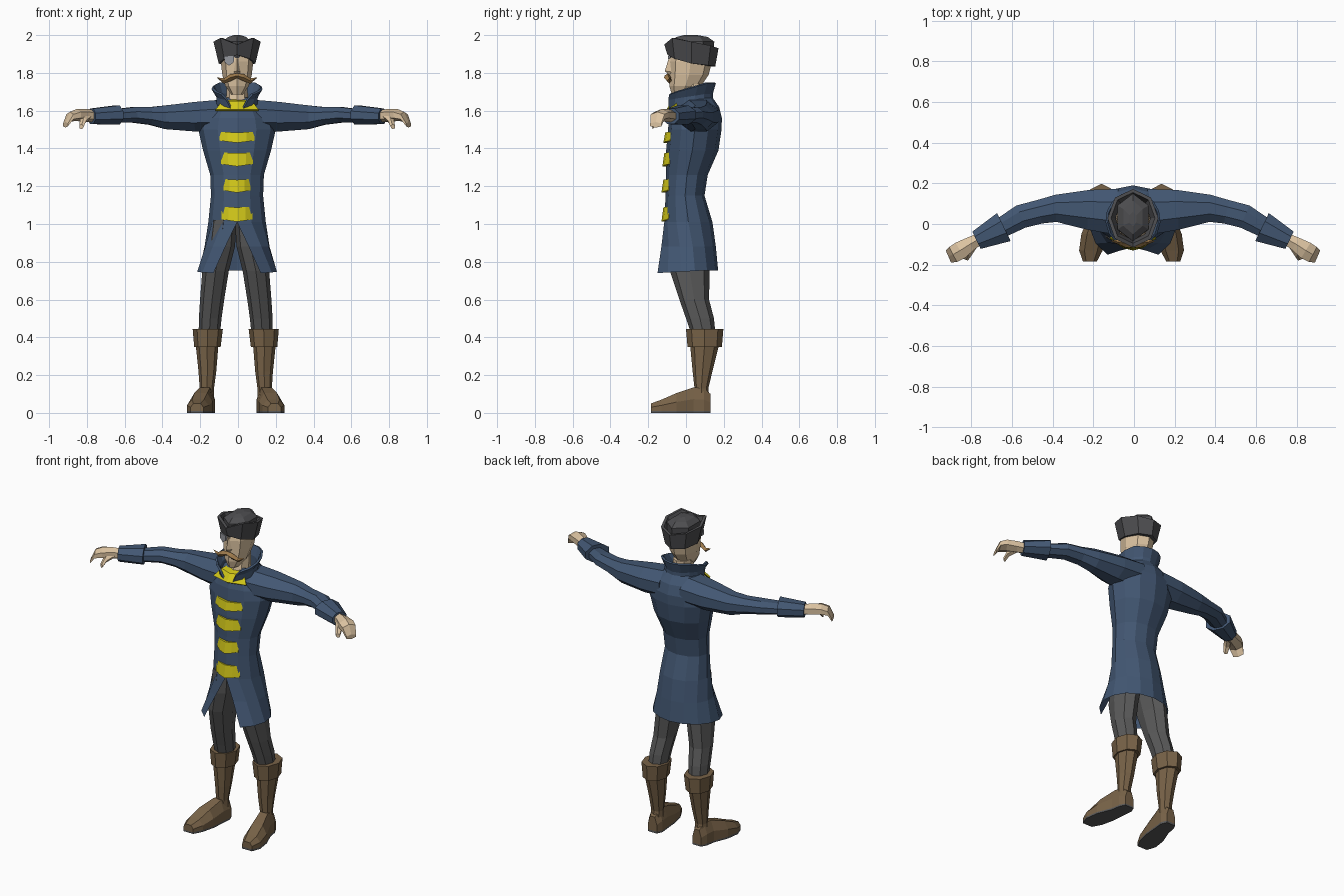
import bpy, bmesh
from math import sin, cos, pi, asin
from mathutils import Vector

if "Cube" in bpy.data.objects:
    bpy.data.objects.remove(bpy.data.objects["Cube"])

def material(name, rgb):
    m = bpy.data.materials.new(name)
    m.diffuse_color = (*rgb, 1)
    m.use_nodes = True
    m.node_tree.nodes["Principled BSDF"].inputs["Base Color"].default_value = m.diffuse_color
    return m

BLUE = material("coat_blue", (0.055, 0.095, 0.17))
BROWN = material("leather", (0.19, 0.125, 0.065))
GREY = material("dark_grey", (0.10, 0.10, 0.10))
HAT = material("felt_grey", (0.075, 0.075, 0.08))
GOLD = material("gold", (0.65, 0.58, 0.01))
SKIN = material("skin", (0.72, 0.55, 0.36))
HAIR = material("hair", (0.33, 0.19, 0.07))
PATCH = material("patch", (0.3, 0.31, 0.34))

def loft(name, rings, mat, closed=True, caps=True, mirror=False, dx=-0.005, thick=0):
    """Skin a list of equal-length point rings."""
    bm = bmesh.new()
    vs = [[bm.verts.new(p) for p in r] for r in rings]
    n = len(vs[0])
    for a, b in zip(vs, vs[1:]):
        for i in range(n if closed else n - 1):
            j = (i + 1) % n
            bm.faces.new((a[i], a[j], b[j], b[i]))
    if caps:
        bm.faces.new(vs[0])
        bm.faces.new(vs[-1])
    bmesh.ops.remove_doubles(bm, verts=bm.verts, dist=1e-4)
    bmesh.ops.recalc_face_normals(bm, faces=bm.faces)
    me = bpy.data.meshes.new(name)
    bm.to_mesh(me)
    bm.free()
    me.materials.append(mat)
    ob = bpy.data.objects.new(name, me)
    bpy.context.collection.objects.link(ob)
    ob.location.x = dx
    if thick:
        ob.modifiers.new("thickness", 'SOLIDIFY').thickness = thick
    if mirror:
        ob.modifiers.new("mirror", 'MIRROR').use_clip = False
    return ob

def ring(z, y0, y1, rx, n=8, cx=0):
    """Horizontal ellipse between y0 (front) and y1 (back)."""
    cy, ry = (y0 + y1) / 2, (y1 - y0) / 2
    return [(cx + rx * sin(2 * pi * i / n), cy - ry * cos(2 * pi * i / n), z) for i in range(n)]

def open_ring(z_front, z_back, y0, y1, rx, gap, n=12):
    """Ellipse with an opening of half-width gap at the front."""
    cy, ry = (y0 + y1) / 2, (y1 - y0) / 2
    t0 = asin(gap / rx)
    pts = []
    for i in range(n + 1):
        t = t0 + (2 * pi - 2 * t0) * i / n
        k = min(1, 3 * min(i, n - i) / n)
        pts.append((rx * sin(t), cy - ry * cos(t), z_front + (z_back - z_front) * k))
    return pts

def tube(path, n=8):
    """Rings (x, y, z, half width, half height) set across a sideways path."""
    out = []
    for i, (x, y, z, w, h) in enumerate(path):
        a, b = path[max(i - 1, 0)], path[min(i + 1, len(path) - 1)]
        s = Vector((a[1] - b[1], b[0] - a[0], 0)).normalized()
        out.append([Vector((x, y, z)) + s * w * cos(2 * pi * (k + .5) / n) * 1.06
                    + Vector((0, 0, h * 1.06 * sin(2 * pi * (k + .5) / n))) for k in range(n)])
    return out

# Coat body, slit at the front below the waist
coat = [(.74, .755, -.185, .17, .212, .125), (.88, .88, -.14, .158, .175, .062),
        (1.01, 1.01, -.115, .14, .152, 0), (1.15, 1.15, -.108, .098, .138, 0),
        (1.26, 1.26, -.105, .115, .142, 0), (1.39, 1.39, -.105, .172, .18, 0),
        (1.5, 1.5, -.095, .188, .205, 0), (1.56, 1.56, -.09, .19, .19, 0),
        (1.62, 1.62, -.075, .175, .15, 0), (1.67, 1.67, -.02, .14, .09, 0)]
loft("coat", [open_ring(*r) for r in coat], BLUE, closed=False, caps=False)

# Standing collar, open at the front
loft("collar", [open_ring(1.61, 1.61, -.085, .13, .10, .025),
                open_ring(1.66, 1.69, -.10, .13, .10, .05),
                open_ring(1.69, 1.75, -.11, .147, .125, .075)],
     BLUE, closed=False, caps=False, thick=.012)

# Gold yoke under the neck
loft("yoke", [[(x, y - .03 * (x == 0), z) for x in (-w, 0, w)]
              for w, y, z in ((.115, -.075, 1.605), (.08, -.045, 1.65), (.06, 0, 1.66))],
     GOLD, closed=False, caps=False, thick=.01)

# Gold coat fastenings
for i, (z, w, h, y) in enumerate(((1.457, .093, .027, -.12), (1.34, .085, .035, -.125),
                                  (1.2, .072, .034, -.13), (1.05, .083, .038, -.13))):
    rings = []
    for x in (-w, -.55 * w, 0, .55 * w, w):
        f = abs(x) / w
        yf, k, dz = y + .035 * f * f, h * (1 - .12 * f), .008 * f
        rings.append([(x, yf, z - k + dz), (x, yf + .01, z + k + dz),
                      (x, -.06, z + k + dz), (x, -.06, z - k + dz)])
    loft(f"fastening_{i + 1}", rings, GOLD)

# Sleeves, cuffs and hands
loft("sleeve", tube([(.08, .06, 1.575, .115, .085), (.22, .07, 1.568, .10, .08),
                     (.38, .077, 1.565, .068, .064), (.46, .06, 1.572, .06, .048),
                     (.55, .037, 1.578, .06, .042), (.65, -.02, 1.572, .05, .035)]),
     BLUE, mirror=True)
loft("cuff", tube([(.635, -.015, 1.577, .078, .052), (.77, -.08, 1.57, .048, .042)]),
     BLUE, mirror=True)
loft("hand", tube([(.75, -.07, 1.57, .03, .03), (.80, -.098, 1.575, .038, .033),
                   (.85, -.13, 1.577, .048, .03), (.885, -.15, 1.568, .045, .024),
                   (.908, -.16, 1.525, .035, .014)], 6), SKIN, mirror=True)
loft("thumb", tube([(.79, -.11, 1.57, .02, .02), (.815, -.15, 1.55, .019, .019),
                    (.825, -.175, 1.515, .013, .013)], 5), SKIN, mirror=True)

# Trousers
loft("trouser_leg", [ring(z, a, b, r, 8, c) for z, a, b, r, c in (
    (.38, .04, .16, .055, .142), (.5, .0, .148, .06, .135), (.6, -.035, .122, .064, .125),
    (.75, -.085, .125, .07, .107), (.88, -.1, .13, .074, .078), (1.02, -.1, .11, .07, .065))],
     GREY, mirror=True, dx=-.012)

# Boots: shaft, turned cuff, foot and sole
loft("boot_shaft", [ring(z, a, b, r, 8, c) for z, a, b, r, c in (
    (.04, .03, .13, .042, .155), (.13, .045, .118, .038, .153), (.22, .035, .14, .047, .15),
    (.38, .02, .18, .062, .152))], BROWN, mirror=True, dx=-.012)
loft("boot_cuff", [ring(z, a, b, r, 8, c) for z, a, b, r, c in (
    (.35, .03, .17, .055, .15), (.35, .008, .19, .07, .15), (.445, .0, .198, .08, .148),
    (.445, .03, .165, .058, .145))], BROWN, mirror=True, dx=-.012)

foot = ((.13, .155, .03, .1), (.095, .156, .046, .13), (.04, .163, .048, .135),
        (-.05, .185, .062, .105), (-.13, .2, .058, .07), (-.185, .205, .034, .05))
for name, low, mat in (("foot", .01, BROWN), ("sole", 0, GREY)):
    rings = []
    for y, c, w, t in foot:
        t = t if low else .012
        k = .55 if low else 1
        rings.append([(c - w, y, low), (c + w, y, low), (c + w, y, low + (t - low) * .5),
                      (c + w * k, y, t), (c - w * k, y, t), (c - w, y, low + (t - low) * .5)])
    loft(name, rings, mat, mirror=True, dx=-.012)

# Neck and head
loft("neck", [ring(1.6, -.055, .1, .06), ring(1.74, -.02, .1, .055)], SKIN)
loft("head", [ring(z, a, b, r, 8) for z, a, b, r in (
    (1.685, -.075, .02, .03), (1.73, -.088, .08, .062), (1.79, -.088, .12, .078),
    (1.86, -.088, .138, .086), (1.93, -.07, .13, .08))], SKIN)
loft("nose", [[(-.008, -.08, 1.875), (0, -.092, 1.875), (.008, -.08, 1.875)],
              [(-.02, -.075, 1.805), (0, -.112, 1.81), (.02, -.075, 1.805)],
              [(-.012, -.075, 1.79), (0, -.09, 1.79), (.012, -.075, 1.79)]], SKIN)

# Moustache with upturned tips
loft("moustache", [[(x, y, z + h), (x, y - d, z), (x, y, z - h), (x, y + d, z)] for x, y, z, h, d in (
    (0, -.098, 1.785, .012, .016), (.035, -.098, 1.775, .019, .018),
    (.07, -.088, 1.757, .014, .013), (.105, -.085, 1.774, .002, .002))], HAIR, mirror=True)

# Eye patch
loft("eye_patch", [[(-.042 + w * x, y + .35 * (-w * x), 1.865 + w * z) for x, z in
                    ((-1, .9), (1, .9), (.9, -.3), (0, -1), (-.9, -.3))]
                   for w, y in ((.027, -.066), (.027, -.085))], PATCH)

# Hat: crown and upturned brim peaked at the front corners
loft("hat_crown", [ring(1.88, -.085, .14, .088, 6), ring(1.965, -.085, .15, .088, 6),
                   ring(1.99, -.05, .115, .055, 6), ring(2.0, -.01, .06, .02, 6)], HAT)

def brim(rx, y0, y1, heights):
    pts = ring(0, y0, y1, rx, 8)
    return [(p[0], p[1], heights[min(i, 8 - i)]) for i, p in enumerate(pts)]

low, top = (1.895, 1.875, 1.85, 1.84, 1.835), (1.95, 1.985, 1.965, 1.945, 1.93)
loft("hat_brim", [brim(.08, -.08, .13, low), brim(.097, -.098, .155, low),
                  brim(.125, -.115, .172, top), brim(.108, -.095, .155, top),
                  brim(.085, -.08, .135, [z - .05 for z in top])], HAT, caps=False)
